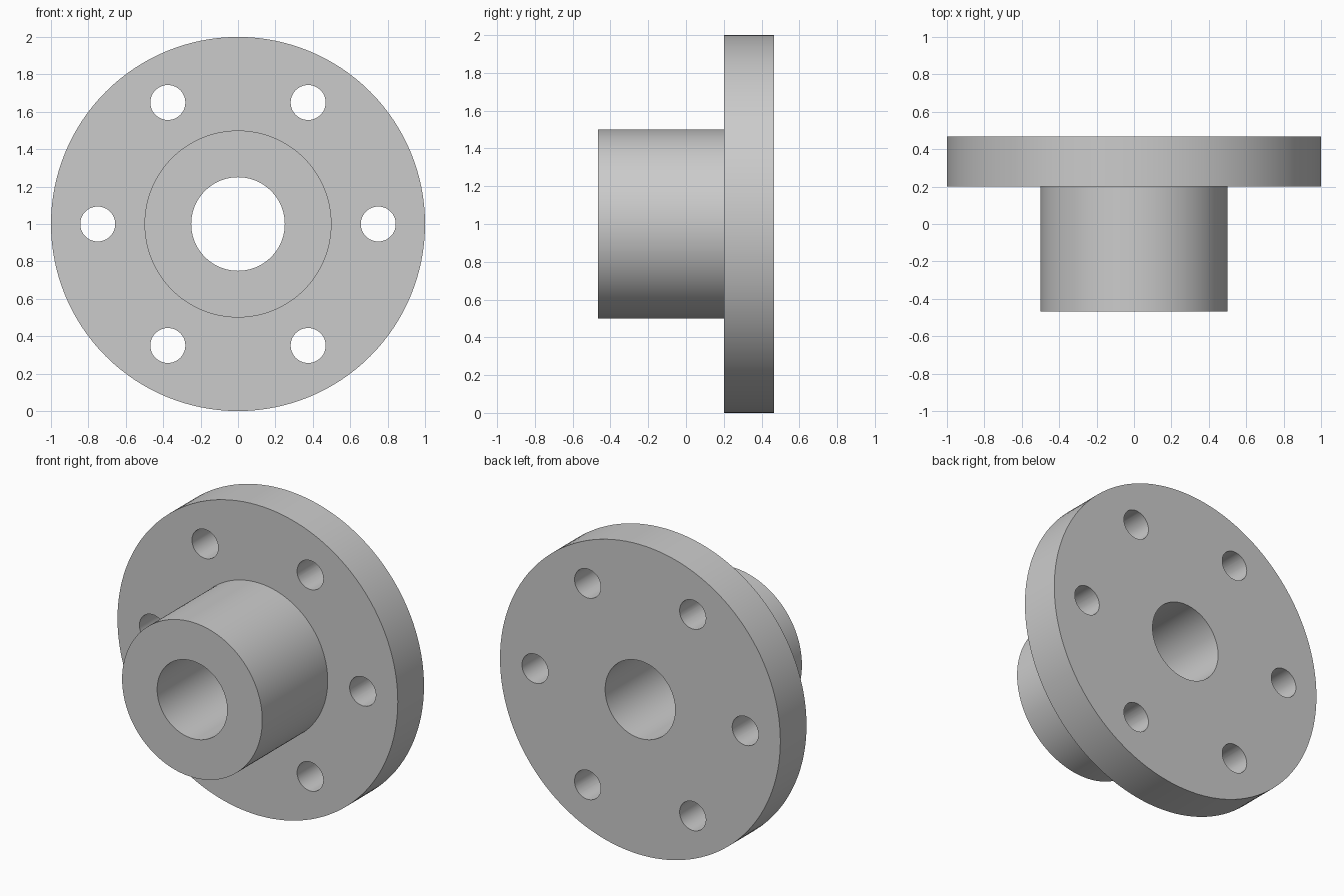
import bpy, bmesh, math
from mathutils import Matrix, Vector

if "Cube" in bpy.data.objects:
    bpy.data.objects.remove(bpy.data.objects["Cube"])

CENTRE = Vector((0, 0, 1))
BACK, STEP, FRONT = 0.467, 0.2, -0.467
R_FLANGE, R_HUB, R_BORE = 1.0, 0.5, 0.25
R_BOLT_CIRCLE, R_BOLT, BOLTS = 0.75, 0.0935, 6


def make_object(name, bm):
    bmesh.ops.recalc_face_normals(bm, faces=bm.faces)
    mesh = bpy.data.meshes.new(name)
    bm.to_mesh(mesh)
    bm.free()
    obj = bpy.data.objects.new(name, mesh)
    bpy.context.collection.objects.link(obj)
    return obj


# Flange, hub and bore: one closed (radius, y) section turned about the y axis
section = [(R_BORE, FRONT), (R_HUB, FRONT), (R_HUB, STEP),
           (R_FLANGE, STEP), (R_FLANGE, BACK), (R_BORE, BACK)]
bm = bmesh.new()
verts = [bm.verts.new(CENTRE + Vector((r, y, 0))) for r, y in section]
edges = [bm.edges.new((v, verts[(i + 1) % len(verts)])) for i, v in enumerate(verts)]
bmesh.ops.spin(bm, geom=verts + edges, cent=CENTRE, axis=(0, 1, 0),
               angle=math.tau, steps=128, use_merge=True)
bmesh.ops.remove_doubles(bm, verts=bm.verts, dist=1e-5)
flange = make_object("hub_flange", bm)

# Bolt hole cutters, evenly spaced on the bolt circle
bm = bmesh.new()
for i in range(BOLTS):
    a = math.tau * i / BOLTS
    pos = CENTRE + Vector((R_BOLT_CIRCLE * math.cos(a), (STEP + BACK) / 2,
                           R_BOLT_CIRCLE * math.sin(a)))
    bmesh.ops.create_cone(bm, cap_ends=True, segments=48, radius1=R_BOLT,
                          radius2=R_BOLT, depth=0.5,
                          matrix=Matrix.Translation(pos) @ Matrix.Rotation(math.pi / 2, 4, 'X'))
cutter = make_object("bolt_hole_cutter", bm)
cutter.hide_render = True

# Drill the holes, then smooth the round walls and keep the rims sharp
drill = flange.modifiers.new("bolt_holes", 'BOOLEAN')
drill.operation = 'DIFFERENCE'
drill.solver = 'EXACT'
drill.object = cutter
bpy.context.view_layer.objects.active = flange
flange.select_set(True)
bpy.ops.object.modifier_apply(modifier=drill.name)
bpy.data.objects.remove(cutter)
bpy.ops.object.shade_smooth_by_angle(angle=math.radians(30))
